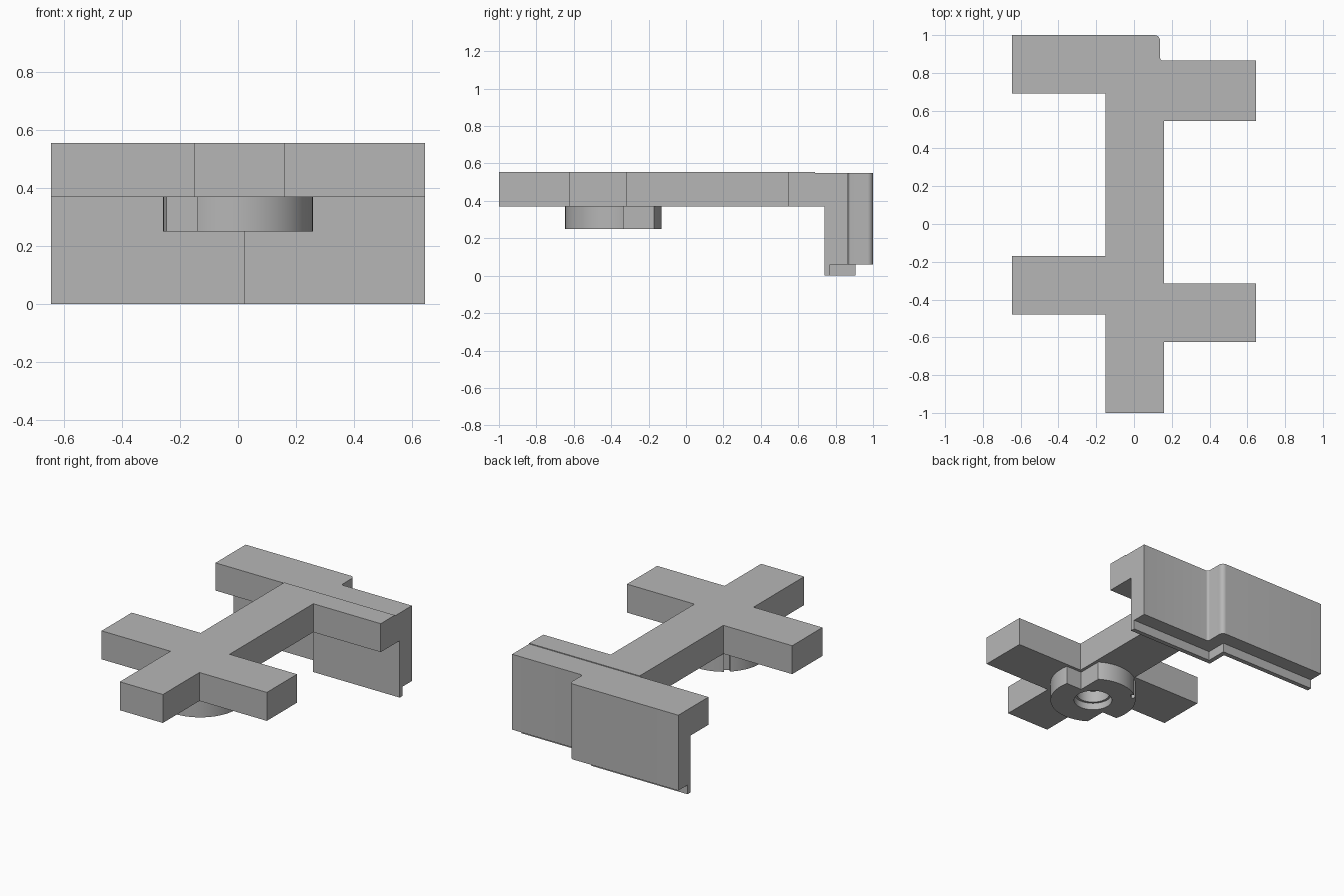
import bpy, bmesh, math

cube = bpy.data.objects.get("Cube")
if cube:
    bpy.data.objects.remove(cube, do_unlink=True)

grey = bpy.data.materials.new("plain grey")
grey.use_nodes = True
COLOUR = (0.47, 0.47, 0.47, 1)
grey.diffuse_color = COLOUR
grey.node_tree.nodes["Principled BSDF"].inputs["Base Color"].default_value = COLOUR


def prism(name, outline, z0, z1):
    """Extrude a flat outline between two heights."""
    bm = bmesh.new()
    face = bm.faces.new([bm.verts.new((x, y, z0)) for x, y in outline])
    top = bmesh.ops.extrude_face_region(bm, geom=[face])["geom"]
    for v in top:
        if isinstance(v, bmesh.types.BMVert):
            v.co.z = z1
    bmesh.ops.recalc_face_normals(bm, faces=bm.faces)
    mesh = bpy.data.meshes.new(name)
    bm.to_mesh(mesh)
    bm.free()
    mesh.materials.append(grey)
    ob = bpy.data.objects.new(name, mesh)
    bpy.context.collection.objects.link(ob)
    return ob


def arc(cx, cy, r, start, end, steps):
    angles = [math.radians(start + (end - start) * i / steps) for i in range(steps + 1)]
    return [(cx + r * math.cos(a), cy + r * math.sin(a)) for a in angles]


def disc(name, r, z0, z1, n=96):
    return prism(name, arc(0, RING_Y, r, 0, 360, n)[:-1], z0, z1)


def box(name, x0, x1, y0, y1, z0, z1):
    return prism(name, [(x0, y0), (x1, y0), (x1, y1), (x0, y1)], z0, z1)


def smooth(ob):
    bpy.ops.object.select_all(action="DESELECT")
    ob.select_set(True)
    bpy.context.view_layer.objects.active = ob
    bpy.ops.object.shade_smooth_by_angle(angle=math.radians(30))


W = 0.645                   # half width
L, R = -0.15, 0.16          # spine sides
UNDER, TOP = 0.37, 0.555    # frame heights
RING_Y = -0.388

# Spine with staggered arms
prism("frame", [
    (L, -1), (R, -1), (R, -0.625), (W, -0.625), (W, -0.315), (R, -0.315),
    (R, 0.545), (W, 0.545), (W, 0.69), (L, 0.69),
    (L, -0.17), (-W, -0.17), (-W, -0.48), (L, -0.48)], UNDER, TOP)

# Stepped rear edge, with rounded corners shared by the cap and the wall
rear_edge = ([(W, 0.865)] + arc(0.153, 0.88, 0.015, 270, 180, 5)
             + arc(0.108, 0.97, 0.03, 0, 90, 8) + [(-W, 1.0)])
smooth(prism("rear_cap", [(-W, 0.69), (W, 0.69)] + rear_edge, UNDER, 0.55))


def inner_edge(x):
    return [(-W, 0.875), (x, 0.875), (x, 0.74), (W, 0.74)]


smooth(prism("rear_wall", inner_edge(0.02) + rear_edge, 0.06, UNDER))

# Thin lip following the inside of the wall
prism("wall_lip", inner_edge(0.02)
      + [(W, 0.77), (0.05, 0.77), (0.05, 0.905), (-W, 0.905)], 0, 0.06)

# Boss under the frame with a stepped bore, two corner notches and a slit
boss = disc("boss", 0.258, 0.25, UNDER)
slit = box("slit_cutter", 0.235, 0.4, -0.018, 0.018, 0.2, 0.4)
slit.location.y = RING_Y
slit.rotation_euler.z = math.radians(129)
cutters = [
    disc("bore_cutter", 0.115, 0.2, 0.295),
    disc("inner_bore_cutter", 0.1, 0.28, 0.4),
    box("notch_cutter", 0.14, 0.4, RING_Y + 0.055, 0, 0.2, 0.4),
    box("opposite_notch_cutter", -0.4, -0.14, -0.8, RING_Y - 0.075, 0.2, 0.4),
    slit]
for cutter in cutters:
    cutter.hide_render = True
    mod = boss.modifiers.new(cutter.name, "BOOLEAN")
    mod.operation, mod.solver, mod.object = "DIFFERENCE", "EXACT", cutter
bpy.context.view_layer.update()
cut = bpy.data.meshes.new_from_object(
    boss.evaluated_get(bpy.context.evaluated_depsgraph_get()))
boss.modifiers.clear()
boss.data = cut
for cutter in cutters:
    bpy.data.objects.remove(cutter, do_unlink=True)
smooth(boss)
